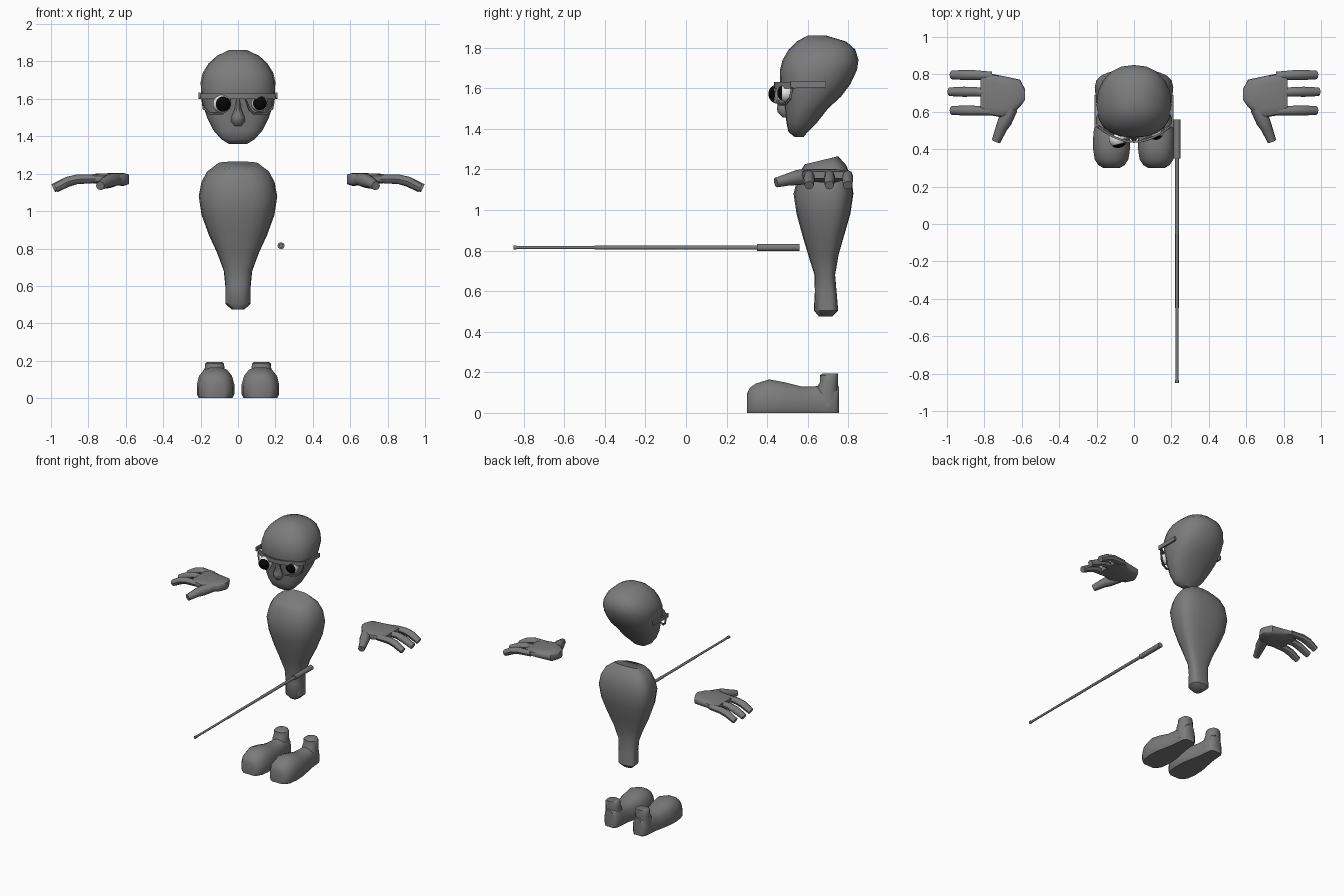
import bpy, bmesh, math
from mathutils import Vector

cube = bpy.data.objects.get("Cube")
if cube:
    bpy.data.objects.remove(cube)


def material(name, v):
    m = bpy.data.materials.new(name)
    m.use_nodes = True
    m.diffuse_color = (v, v, v, 1)
    m.node_tree.nodes["Principled BSDF"].inputs["Base Color"].default_value = (v, v, v, 1)
    return m


GREY = material("grey", 0.2)
WHITE = material("white", 0.9)
BLACK = material("black", 0.002)
made = []


def finish(name, bm, *mats):
    bmesh.ops.recalc_face_normals(bm, faces=bm.faces)
    me = bpy.data.meshes.new(name)
    bm.to_mesh(me)
    bm.free()
    for m in mats:
        me.materials.append(m)
    ob = bpy.data.objects.new(name, me)
    bpy.context.collection.objects.link(ob)
    made.append(ob)
    return ob


def skin(name, rings, mat=GREY):
    """Join equal rings of points into a capped solid."""
    bm = bmesh.new()
    loops = [[bm.verts.new(p) for p in r] for r in rings]
    n = len(loops[0])
    for a, b in zip(loops, loops[1:]):
        for i in range(n):
            j = (i + 1) % n
            bm.faces.new((a[i], a[j], b[j], b[i]))
    bm.faces.new(loops[0])
    bm.faces.new(loops[-1])
    return finish(name, bm, mat)


def spow(v, e):
    return math.copysign(abs(v) ** e, v)


def oval(zf, zb, yf, yb, hw, wide=0.5, e=0.85, cx=0, n=20):
    """Level or tilted section whose widest line sits at a chosen depth."""
    ym = yf + (yb - yf) * wide
    pts = []
    for i in range(n):
        t = math.tau * i / n
        c, s = spow(math.cos(t), e), spow(math.sin(t), e)
        y = ym + s * ((yb - ym) if s > 0 else (ym - yf))
        z = zf + (zb - zf) * (y - yf) / (yb - yf)
        pts.append((cx + hw * c, y, z))
    return pts


def tube(name, path, radii, n=8, ref=(0, 0, 1)):
    path = [Vector(p) for p in path]
    closed = path[0] == path[-1]
    rings = []
    for i, p in enumerate(path):
        a = path[-2] if closed and i == 0 else path[max(i - 1, 0)]
        b = path[1] if closed and i == len(path) - 1 else path[min(i + 1, len(path) - 1)]
        t = (b - a).normalized()
        u = t.cross(Vector(ref)).normalized()
        v = u.cross(t)
        r = radii[i] if isinstance(radii, (list, tuple)) else radii
        rings.append([p + r * (u * math.cos(math.tau * k / n) + v * math.sin(math.tau * k / n))
                      for k in range(n)])
    return skin(name, rings)


# Head: height, front, back, half width
head = [(1.36, .535, .58, .05), (1.385, .505, .60, .09), (1.43, .495, .645, .13),
        (1.50, .487, .70, .165), (1.56, .48, .765, .185), (1.62, .462, .81, .197),
        (1.69, .463, .843, .2), (1.74, .476, .85, .188), (1.79, .505, .835, .157),
        (1.83, .545, .79, .113), (1.86, .60, .69, .05)]
skin("head", [oval(z, z, f, b, w, .45) for z, f, b, w in head])

# Nose
nose = [(1.455, .475, .02), (1.48, .45, .04), (1.505, .445, .036), (1.55, .462, .02), (1.61, .465, .018)]
skin("nose", [oval(z, z, f, .53, w, .6, 1, n=10) for z, f, w in nose])

# Torso: front height, back height, front, back, half width
torso = [(.475, .475, .655, .72, .035), (.505, .505, .63, .75, .068), (.60, .60, .635, .742, .068),
         (.68, .68, .633, .735, .076), (.78, .78, .602, .752, .113), (.87, .87, .575, .778, .155),
         (.98, .98, .545, .81, .195), (1.08, 1.08, .53, .825, .21), (1.15, 1.16, .548, .815, .195),
         (1.195, 1.22, .565, .79, .165), (1.225, 1.265, .585, .75, .11)]
skin("torso", [oval(zf, zb, f, b, w, .68, .8) for zf, zb, f, b, w in torso])

# Shoes: depth, height, half width
shoe = [(.30, .095, .045), (.315, .125, .07), (.345, .145, .09), (.41, .165, .1), (.49, .15, .097),
        (.57, .13, .08), (.63, .13, .066), (.69, .14, .06), (.735, .14, .056), (.755, .13, .035)]
half = [(.9, 0), (1, .12), (1, .45), (.88, .72), (.62, .92), (.25, 1)]
outline = half + [(-a, b) for a, b in reversed(half)]
for s, side in ((1, "left"), (-1, "right")):
    skin(side + "_shoe", [[(s * .12 + a * w, y, b * h) for a, b in outline] for y, h, w in shoe])
    skin(side + "_ankle", [oval(z, z, .66 - d, .75, w, cx=s * .125, n=12)
                           for z, d, w in ((.03, .01, .056), (.12, .02, .056), (.15, 0, .054),
                                           (.185, 0, .05), (.193, -.01, .04))])

    # Hands: palm sections run outwards
    palm = [(.582, .665, .72, 1.145, 1.195), (.61, .625, .772, 1.135, 1.203),
            (.68, .565, .787, 1.137, 1.203), (.76, .58, .803, 1.147, 1.2), (.82, .585, .815, 1.155, 1.19)]
    rings = []
    for x, y0, y1, z0, z1 in palm:
        rings.append([(s * x, (y0 + y1) / 2 + (y1 - y0) / 2 * spow(math.cos(math.tau * k / 16), .6),
                       (z0 + z1) / 2 + (z1 - z0) / 2 * spow(math.sin(math.tau * k / 16), .6))
                      for k in range(16)])
    skin(side + "_palm", rings)
    for label, y, reach in (("back", .797, .975), ("middle", .707, .988), ("front", .607, .975)):
        tube(f"{side}_{label}_finger",
             [(s * .76, y - .005, 1.172), (s * .86, y, 1.17), (s * .91, y, 1.157), (s * reach, y, 1.122)],
             (.022, .026, .027, .023))
    tube(side + "_thumb", [(s * .655, .62, 1.168), (s * .69, .55, 1.16), (s * .71, .51, 1.152),
                           (s * .737, .443, 1.135)], (.035, .038, .031, .024))

    # Spectacle rims and arms
    rim = [(.04, 1.605), (.195, 1.605), (.183, 1.55), (.15, 1.522), (.085, 1.522), (.06, 1.545), (.04, 1.605)]
    tube(side + "_rim", [(s * x, .44 + 2.2 * x * x, z) for x, z in rim], .007, 6, (0, 1, 0))
    skin(side + "_spectacle_arm", [[(s * (.206 + a * .006), y, 1.62 + b * .015)
                                    for a, b in ((-1, -1), (1, -1), (1, 1), (-1, 1))]
                                   for y in (.515, .69)])

# Spectacle brow bar, curved round the face
bar = []
for i in range(-6, 7):
    x = i * .035
    y = .44 + 2.2 * x * x
    bar.append([(x, y + a, z) for a, z in ((-.006, 1.6), (.006, 1.6), (.006, 1.63), (-.006, 1.63))])
skin("spectacle_brow_bar", bar)


# Eyes: ball with a dark cap towards the gaze
def eye(name, centre, radius, gaze):
    g = Vector(gaze).normalized()
    bm = bmesh.new()
    bmesh.ops.create_uvsphere(bm, u_segments=24, v_segments=16, radius=radius)
    for f in bm.faces:
        f.material_index = int(f.calc_center_median().normalized().z > math.cos(math.radians(57)))
    rot = g.to_track_quat("Z", "Y")
    for v in bm.verts:
        v.co = rot @ v.co + Vector(centre)
    finish(name, bm, WHITE, BLACK)


eye("right_eye", (-.086, .455, 1.572), .049, (.25, -1, 0))
eye("left_eye", (.115, .495, 1.577), .045, (.1, -1, 0))

# Stick with a thick grip and a stepped shaft
for part, y0, y1, r in (("grip", .56, .35, .019), ("upper_shaft", .36, -.05, .011),
                        ("middle_shaft", -.05, -.45, .0095), ("lower_shaft", -.45, -.84, .008),
                        ("tip", -.835, -.85, .011)):
    tube("stick_" + part, [(.23, y0, .815), (.23, y1, .815)], r, 10)

# Smooth shading that keeps the sharp edges
for ob in bpy.context.selected_objects:
    ob.select_set(False)
for ob in made:
    ob.select_set(True)
bpy.context.view_layer.objects.active = made[0]
bpy.ops.object.shade_smooth_by_angle(angle=math.radians(45))
